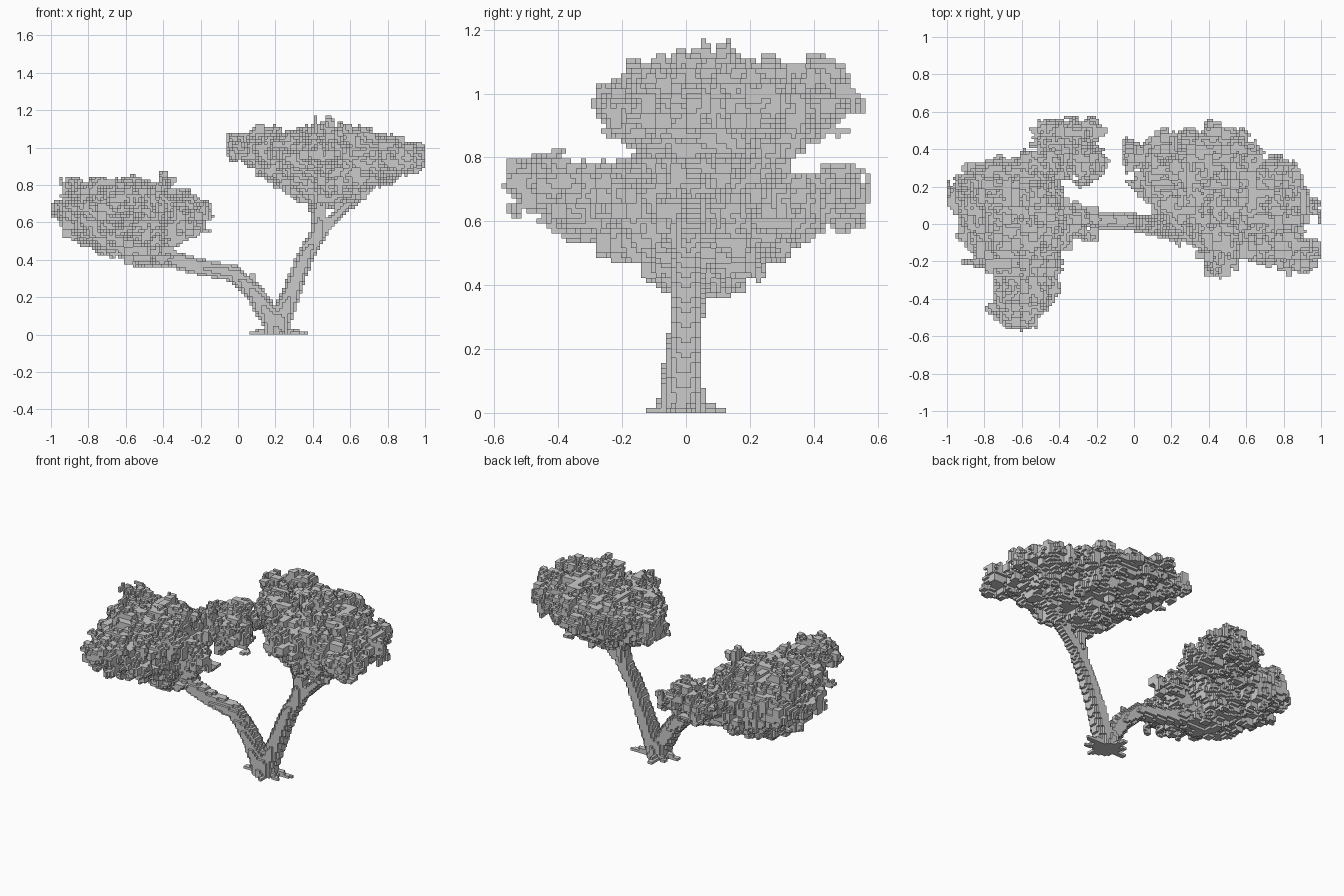
import bpy, bmesh, math
from mathutils import Vector, noise

if "Cube" in bpy.data.objects:
    bpy.data.objects.remove(bpy.data.objects["Cube"])

V = 2 / 128  # block size


def cells(lo, hi):
    """All block indices whose centres lie in a box."""
    a = [math.floor(c / V) for c in lo]
    b = [math.ceil(c / V) for c in hi]
    for i in range(a[0], b[0]):
        for j in range(a[1], b[1]):
            for k in range(max(0, a[2]), b[2]):
                yield (i, j, k), Vector((i + .5, j + .5, k + .5)) * V


def limb(points):
    """Tapered tube of blocks along (x, y, z, radius) points."""
    out = set()
    for p, q in zip(points, points[1:]):
        a, b = Vector(p[:3]), Vector(q[:3])
        m = max(p[3], q[3])
        lo = [min(s, t) - m for s, t in zip(a, b)]
        hi = [max(s, t) + m for s, t in zip(a, b)]
        d = b - a
        for key, c in cells(lo, hi):
            t = min(1, max(0, (c - a).dot(d) / d.length_squared))
            if (c - a - d * t).length < p[3] + (q[3] - p[3]) * t:
                out.add(key)
    return out


def level(profile, z):
    """Interpolate (z, x, y, scale) rows at a height."""
    for p, q in zip(profile, profile[1:]):
        if p[0] <= z <= q[0]:
            t = (z - p[0]) / (q[0] - p[0])
            return [u + (v - u) * t for u, v in zip(p[1:], q[1:])]
    return None


def step(b, d):
    return tuple(s + t for s, t in zip(b, d))


def connected(blocks, seed):
    """Keep only the blocks joined to the seed block."""
    todo, kept = [seed], {seed}
    while todo:
        b = todo.pop()
        for d, _ in SIDES:
            n = step(b, d)
            if n in blocks and n not in kept:
                kept.add(n)
                todo.append(n)
    return kept


def canopy(outline, profile, blobs, lo, hi, core):
    """Lumpy foliage: plan outline in polar steps, scaled by height, plus ellipsoids."""
    out = set()
    n = len(outline)
    half = Vector((.5, .5, .5))
    for key, c in cells(lo, hi):
        w = c + noise.noise_vector(c * 11) * .045 + noise.noise_vector(c * 24) * .02
        w += (noise.cell_vector(c / (V * 3)) - half) * .06
        row = level(profile, w.z)
        if row:
            dx, dy = w.x - row[0], w.y - row[1]
            a = (math.atan2(dy, dx) / math.tau % 1) * n
            i = int(a) % n
            r = outline[i] + (outline[(i + 1) % n] - outline[i]) * (a - int(a))
            if math.hypot(dx, dy) < r * row[2]:
                out.add(key)
                continue
        for x, y, z, rx, ry, rz in blobs:
            if ((w.x - x) / rx) ** 2 + ((w.y - y) / ry) ** 2 + ((w.z - z) / rz) ** 2 < 1:
                out.add(key)
                break
    return connected(out, tuple(math.floor(c / V) for c in core))


# Faces of a block: neighbour direction and corner offsets
SIDES = [((1, 0, 0), ((1, 0, 0), (1, 1, 0), (1, 1, 1), (1, 0, 1))),
         ((-1, 0, 0), ((0, 0, 0), (0, 0, 1), (0, 1, 1), (0, 1, 0))),
         ((0, 1, 0), ((0, 1, 0), (0, 1, 1), (1, 1, 1), (1, 1, 0))),
         ((0, -1, 0), ((0, 0, 0), (1, 0, 0), (1, 0, 1), (0, 0, 1))),
         ((0, 0, 1), ((0, 0, 1), (1, 0, 1), (1, 1, 1), (0, 1, 1))),
         ((0, 0, -1), ((0, 0, 0), (0, 1, 0), (1, 1, 0), (1, 0, 0)))]


def build(name, blocks, solid):
    bm = bmesh.new()
    verts = {}

    def vert(k):
        if k not in verts:
            verts[k] = bm.verts.new([c * V for c in k])
        return verts[k]

    for b in blocks:
        for d, quad in SIDES:
            if step(b, d) not in solid:
                bm.faces.new([vert(step(b, q)) for q in quad])
    me = bpy.data.meshes.new(name)
    bm.to_mesh(me)
    bm.free()
    bpy.context.collection.objects.link(bpy.data.objects.new(name, me))


# Trunk and roots
trunk = limb([(.205, -.015, .0, .075), (.205, -.015, .07, .07)])
for x, y in [(.07, -.02), (.36, .02), (.31, -.05), (.17, .11), (.24, -.11), (.12, .05)]:
    trunk |= limb([(.2, 0, .01, .03), (x, y, .006, .014)])

# Left and right limbs with fork and twig stub
left_limb = limb([(.18, -.025, .08, .058), (.09, -.01, .22, .05), (-.02, .015, .325, .045),
                  (-.2, .02, .36, .043), (-.34, .03, .4, .045), (-.45, .03, .47, .03)])
left_limb |= limb([(.04, .0, .27, .025), (.08, -.01, .315, .013)])
right_limb = limb([(.23, -.01, .08, .058), (.29, 0, .24, .05), (.36, 0, .42, .046),
                   (.43, .01, .54, .043), (.44, .03, .74, .038)])
right_limb |= limb([(.43, .01, .54, .035), (.54, .02, .65, .032), (.68, .03, .8, .04)])

# Right canopy
right_leaves = canopy(
    [.48, .5, .48, .34, .38, .43, .45, .44, .44, .44, .54, .47,
     .38, .33, .28, .25, .26, .33, .36, .32, .36, .45, .55, .48],
    [(.67, .44, .03, .1), (.73, .45, .04, .28), (.79, .48, .06, .52), (.86, .47, .08, .74),
     (.91, .455, .1, .89), (.96, .45, .1, .98), (1.01, .44, .1, .9), (1.05, .44, .1, .7),
     (1.08, .45, .1, .35)],
    [(.44, .08, 1.11, .06, .06, .06), (.15, .41, 1.06, .07, .06, .06),
     (.65, -.13, 1.05, .1, .07, .06), (.95, .06, .95, .06, .05, .07),
     (.45, -.22, .98, .07, .07, .08), (.87, -.19, .93, .09, .08, .07),
     (.94, -.13, .96, .06, .05, .06), (.0, .36, 1.02, .07, .07, .06)],
    (-.06, -.3, .64), (1, .56, 1.18), (.45, .1, .95))

# Left canopy
left_leaves = canopy(
    [.27, .26, .27, .28, .3, .31, .31, .32, .34, .37, .37, .38,
     .33, .33, .31, .34, .35, .38, .4, .4, .36, .32, .32, .31],
    [(.37, -.46, .05, .2), (.42, -.5, .06, .4), (.47, -.56, .06, .6), (.53, -.6, .06, .8),
     (.6, -.61, .05, .94), (.66, -.62, .05, 1), (.71, -.62, .05, .96), (.76, -.61, .05, .78),
     (.81, -.62, .05, .4)],
    [(-.35, .48, .67, .21, .08, .09), (-.28, .34, .64, .14, .11, .09),
     (-.45, .33, .64, .11, .1, .09), (-.58, -.3, .66, .16, .14, .11),
     (-.62, -.44, .71, .15, .12, .09), (-.38, .03, .81, .05, .05, .07),
     (-.87, .2, .79, .06, .06, .06), (-.3, .0, .6, .1, .08, .1),
     (-.45, .04, .42, .16, .06, .05)],
    (-1, -.57, .36), (-.12, .57, .9), (-.62, .05, .65))

wood = trunk | left_limb | right_limb
solid = wood | left_leaves | right_leaves
build("trunk", trunk, solid)
build("left_limb", left_limb - trunk, solid)
build("right_limb", right_limb - trunk - left_limb, solid)
build("left_canopy", left_leaves - wood, solid)
build("right_canopy", right_leaves - wood, solid)
